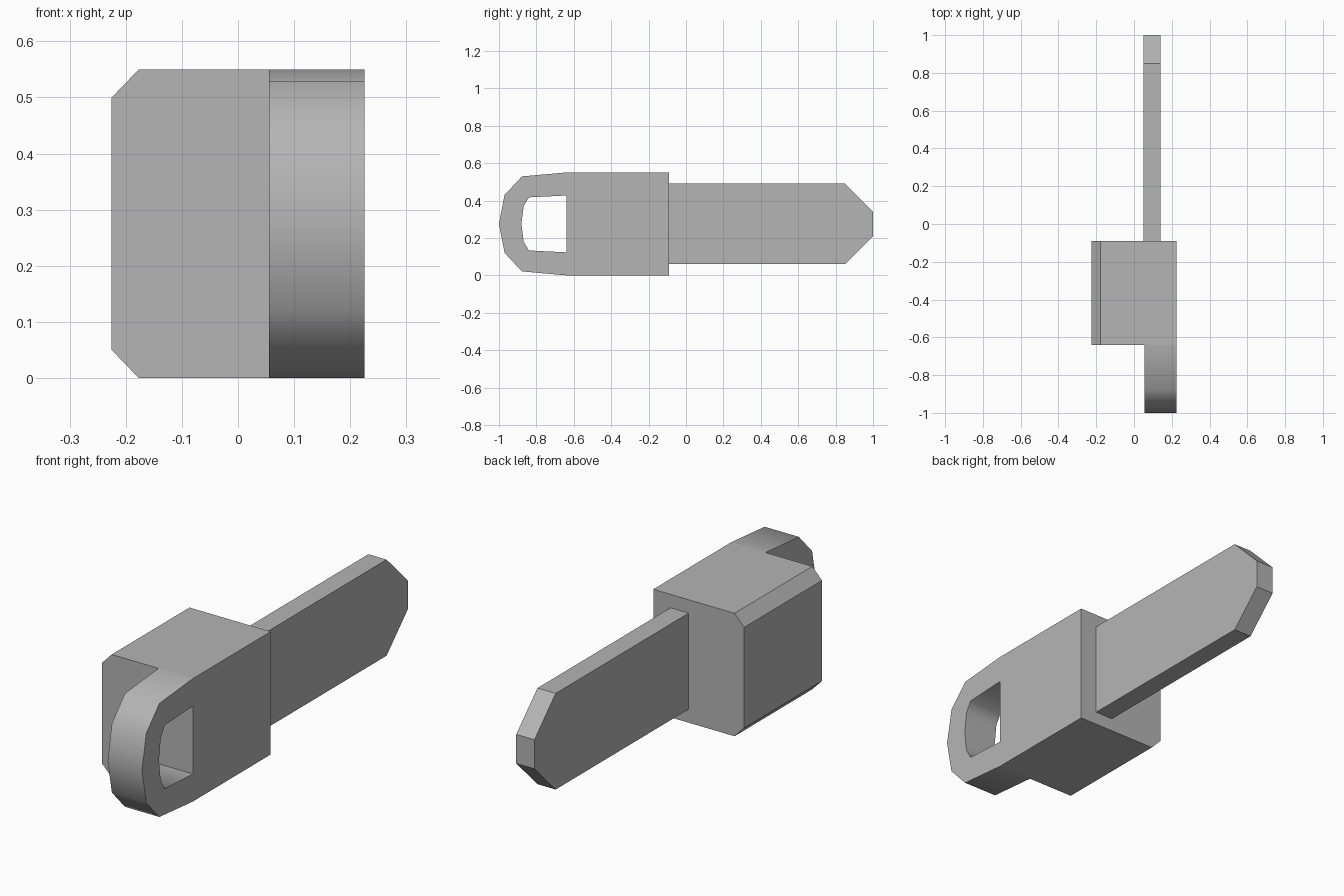
import bpy, bmesh, math
from mathutils import Vector

if "Cube" in bpy.data.objects:
    bpy.data.objects.remove(bpy.data.objects["Cube"], do_unlink=True)

MID = 0.275          # height of the symmetry plane
BLOCK_FRONT = -0.64
BLOCK_BACK = -0.09

grey = bpy.data.materials.new("plain_grey")
grey.use_nodes = True
colour = (0.46, 0.46, 0.46, 1)
grey.diffuse_color = colour
grey.node_tree.nodes["Principled BSDF"].inputs["Base Color"].default_value = colour


def mirrored(half):
    """Complete an upper half outline of (across, height above middle)."""
    lower = [(a, -h) for a, h in reversed(half) if h > 0]
    return [(a, MID + h) for a, h in half + lower]


def prism(name, outline, axis, start, end, open_at=None):
    """Extrude an outline along x or y; open_at drops the faces at that y."""
    def place(a, z):
        return Vector((start, a, z)) if axis == "x" else Vector((a, start, z))
    bm = bmesh.new()
    face = bm.faces.new([bm.verts.new(place(a, z)) for a, z in outline])
    new = bmesh.ops.extrude_face_region(bm, geom=[face])["geom"]
    step = Vector((end - start, 0, 0)) if axis == "x" else Vector((0, end - start, 0))
    bmesh.ops.translate(bm, vec=step,
                        verts=[v for v in new if isinstance(v, bmesh.types.BMVert)])
    bmesh.ops.recalc_face_normals(bm, faces=bm.faces[:])
    if open_at is not None:
        hidden = [f for f in bm.faces if all(abs(v.co.y - open_at) < 1e-4 for v in f.verts)]
        bmesh.ops.delete(bm, geom=hidden, context="FACES")
    mesh = bpy.data.meshes.new(name)
    bm.to_mesh(mesh)
    bm.free()
    mesh.materials.append(grey)
    obj = bpy.data.objects.new(name, mesh)
    bpy.context.collection.objects.link(obj)
    return obj


# Main block, chamfered along its right-hand edges
prism("block", mirrored([(-0.225, 0.225), (-0.177, 0.275), (0.225, 0.275)]),
      "y", BLOCK_FRONT, BLOCK_BACK)

# Flat blade with a tapered tip
prism("blade", mirrored([(BLOCK_BACK, 0.215), (0.85, 0.215), (1.0, 0.065)]),
      "x", 0.05, 0.14, open_at=BLOCK_BACK)

# Rounded loop: outer rim, then back along the inner rim
outer = mirrored([(BLOCK_FRONT, 0.275), (-0.877, 0.254), (-0.97, 0.155), (-1.0, 0)])
inner = mirrored([(BLOCK_FRONT, 0.152), (-0.84, 0.142), (-0.868, 0.095), (-0.88, 0)])
loop = prism("loop", outer + inner[::-1], "x", 0.055, 0.225, open_at=BLOCK_FRONT)

bpy.ops.object.select_all(action="DESELECT")
loop.select_set(True)
bpy.context.view_layer.objects.active = loop
bpy.ops.object.shade_smooth_by_angle(angle=math.radians(62))
